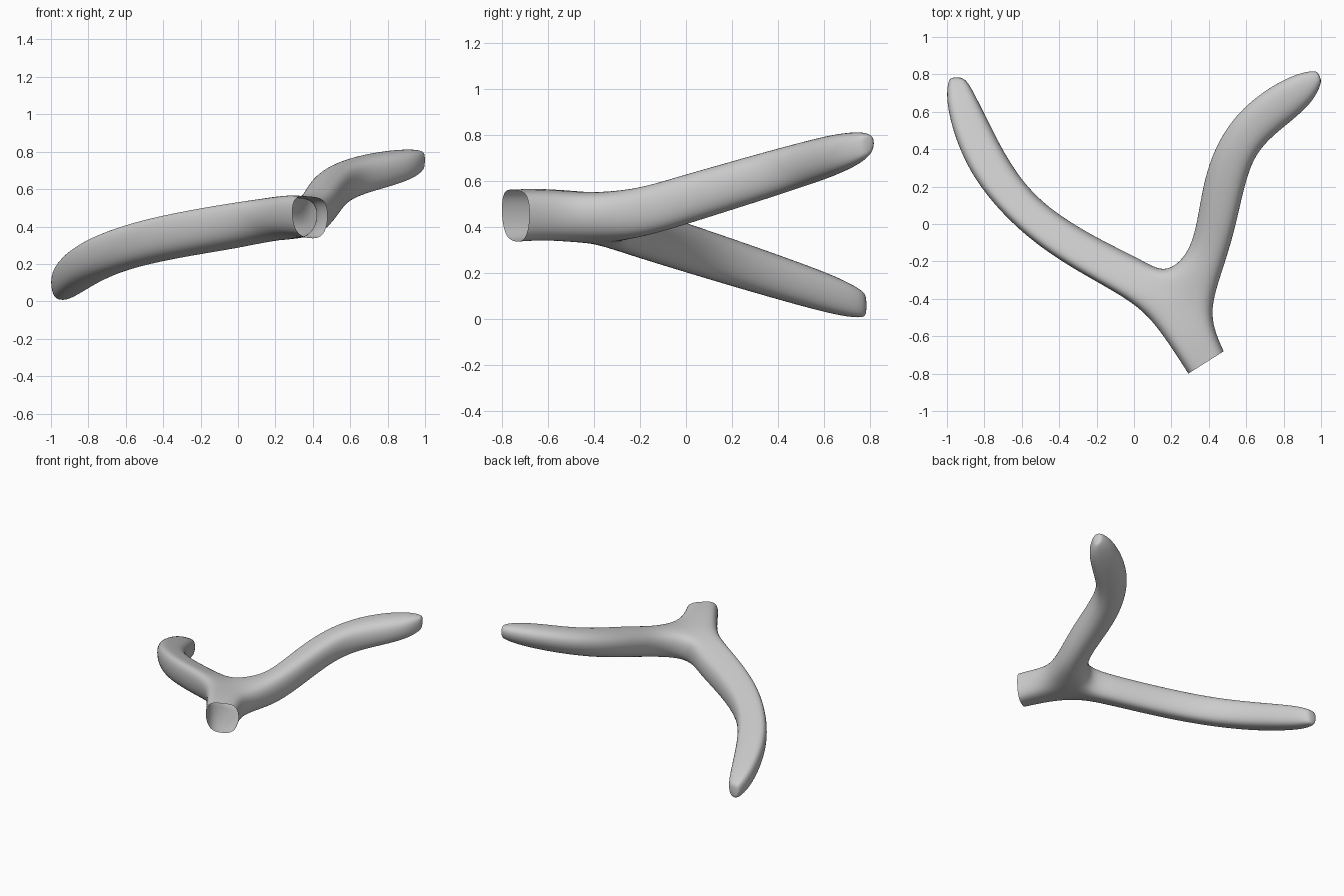
import bpy, bmesh
from mathutils import Vector

cube = bpy.data.objects.get("Cube")
if cube:
    bpy.data.objects.remove(cube)

grey = bpy.data.materials.new("light_grey")
grey.use_nodes = True
grey.diffuse_color = (0.6, 0.6, 0.6, 1)
grey.node_tree.nodes["Principled BSDF"].inputs["Base Color"].default_value = (0.6, 0.6, 0.6, 1)

# Half cross-section from centre to side: flat top, rounder underside
HALF = [(0.92, 1.0), (1.06, 0.0), (0.76, -0.9)]
ROUND_HALF = [(0.85, 0.65), (1.06, -0.05), (0.76, -0.75)]

bm = bmesh.new()


def half_ring(centre, side, h, shape=HALF):
    """Three vertices running from top corner round to bottom corner."""
    c, s = Vector(centre), Vector(side)
    return [bm.verts.new(c.lerp(s, u) + Vector((0, 0, v * h))) for u, v in shape]


def poles(centre, h):
    c = Vector(centre)
    return [bm.verts.new(c + Vector((0, 0, d * h))) for d in (1.0, -1.03)]


def join(top, left, bottom, right):
    return [top, *right, bottom, *reversed(left)]


def tube(ring, stations, height_at, left_shape=HALF, cap=True):
    """Extend a ring through (left xy, right xy, half height) stations."""
    for lx, ly, rx, ry, h in stations:
        left = Vector((lx, ly, height_at(lx, ly)))
        right = Vector((rx, ry, height_at(rx, ry)))
        mid = (left + right) / 2
        t, b = poles(mid, h)
        new = join(t, half_ring(mid, left, h, left_shape), b, half_ring(mid, right, h))
        for i in range(len(ring)):
            j = (i + 1) % len(ring)
            bm.faces.new((ring[i], ring[j], new[j], new[i]))
        ring = new
    if cap:
        bm.faces.new(ring)


# Fork: three half rings shared by the stem and both arms
hub = (0.22, -0.39, 0.437)
top, bottom = poles(hub, 0.113)
outer_l = half_ring(hub, (0.08, -0.49, 0.45), 0.11)
outer_r = half_ring(hub, (0.41, -0.44, 0.44), 0.11)
crotch = half_ring(hub, (0.17, -0.27, 0.425), 0.11)

# Short open stem
tube(join(top, outer_l, bottom, outer_r),
     [(0.2, -0.66, 0.43, -0.57, 0.11), (0.29, -0.80, 0.48, -0.68, 0.112)],
     lambda x, y: 0.457 - 0.1 * (x - 0.3), cap=False)

# Right arm, sloping down
tube(join(top, outer_l, bottom, crotch),
     [(-0.06, -0.385, 0.04, -0.19, 0.11), (-0.3, -0.255, -0.18, -0.085, 0.11),
      (-0.54, -0.10, -0.41, 0.05, 0.108), (-0.74, 0.09, -0.57, 0.19, 0.105),
      (-0.88, 0.28, -0.69, 0.37, 0.10), (-0.965, 0.48, -0.775, 0.54, 0.093),
      (-1.005, 0.66, -0.84, 0.67, 0.083), (-0.995, 0.765, -0.89, 0.765, 0.062),
      (-0.975, 0.785, -0.925, 0.785, 0.04)],
     lambda x, y: 0.31 - 0.32 * y)

# Left arm, rising
tube(join(top, crotch, bottom, outer_r),
     [(0.29, -0.16, 0.475, -0.24, 0.11), (0.335, 0.0, 0.535, -0.05, 0.112),
      (0.365, 0.2, 0.58, 0.16, 0.108), (0.42, 0.39, 0.63, 0.34, 0.105),
      (0.535, 0.585, 0.715, 0.45, 0.10), (0.72, 0.735, 0.835, 0.545, 0.095),
      (0.88, 0.81, 0.955, 0.65, 0.08), (0.965, 0.82, 1.0, 0.745, 0.055),
      (0.985, 0.81, 1.0, 0.775, 0.035)],
     lambda x, y: max(0.44, 0.52 + 0.3 * y), ROUND_HALF)

bmesh.ops.recalc_face_normals(bm, faces=bm.faces)
mesh = bpy.data.meshes.new("forked_branch")
bm.to_mesh(mesh)
bm.free()
branch = bpy.data.objects.new("forked_branch", mesh)
bpy.context.collection.objects.link(branch)
mesh.materials.append(grey)
mesh.shade_smooth()
subd = branch.modifiers.new("smooth", "SUBSURF")
subd.levels = subd.render_levels = 3
